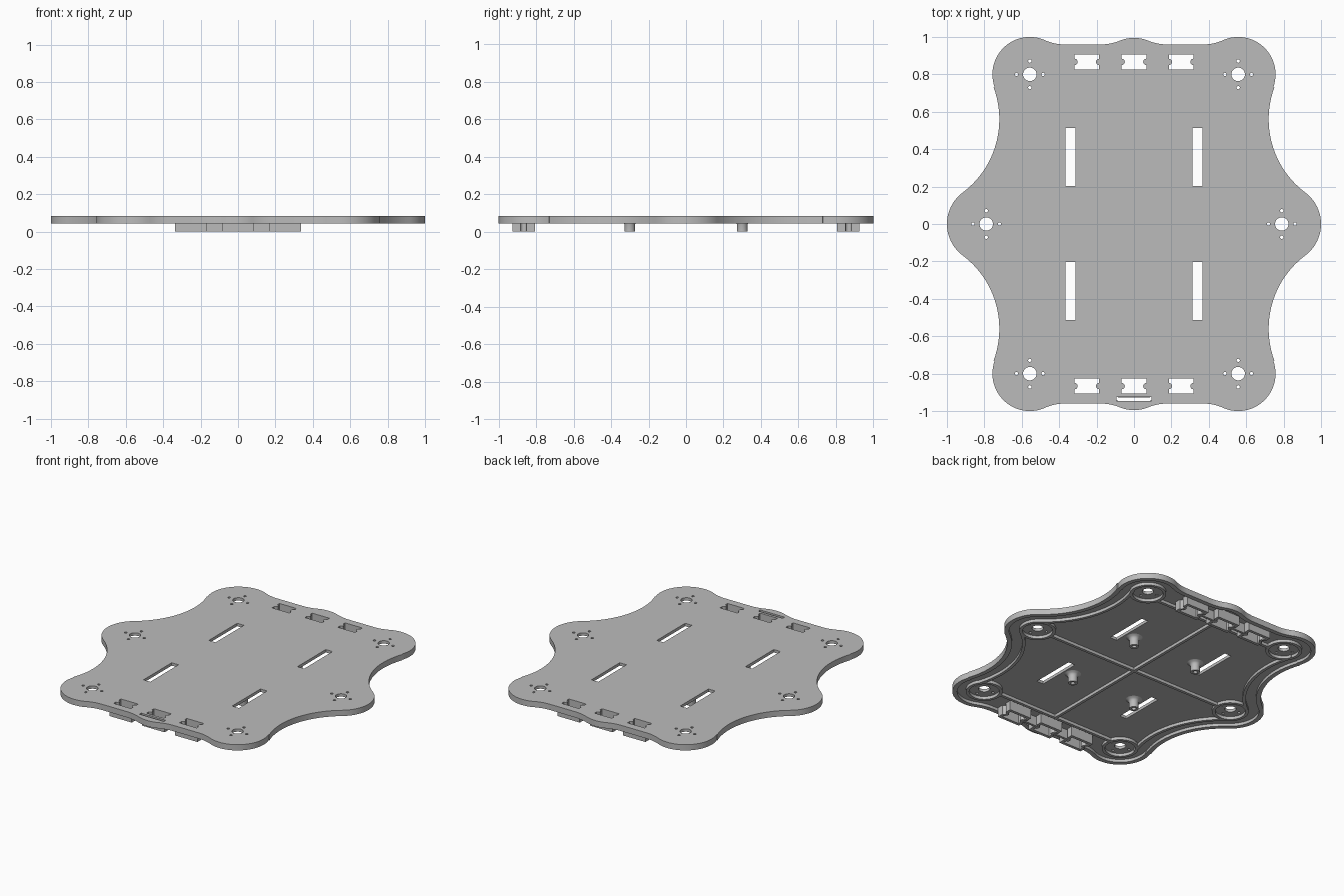
import bpy, bmesh
from math import cos, sin, pi, atan2, hypot

if "Cube" in bpy.data.objects:
    bpy.data.objects.remove(bpy.data.objects["Cube"], do_unlink=True)

grey = bpy.data.materials.new("plain grey")
grey.use_nodes = True
colour = (0.5, 0.5, 0.5, 1)
grey.diffuse_color = colour
grey.node_tree.nodes["Principled BSDF"].inputs["Base Color"].default_value = colour

FLOOR, RIM, TOP = 0.065, 0.045, 0.085
MOUNTS = [(sx * 0.557, sy * 0.8) for sx in (-1, 1) for sy in (-1, 1)] + [(-0.79, 0), (0.79, 0)]
SIGNS = [(sx, sy) for sx in (-1, 1) for sy in (-1, 1)]


def finish(name, mesh):
    obj = bpy.data.objects.new(name, mesh)
    bpy.context.collection.objects.link(obj)
    mesh.materials.clear()
    mesh.materials.append(grey)
    bpy.ops.object.select_all(action="DESELECT")
    obj.select_set(True)
    bpy.context.view_layer.objects.active = obj
    bpy.ops.object.shade_smooth_by_angle(angle=pi / 6)
    return obj


def slab(name, loops, z0, z1):
    """Flat part from closed loops (inner loops become holes)."""
    curve = bpy.data.curves.new(name, "CURVE")
    curve.dimensions = "2D"
    curve.fill_mode = "BOTH"
    curve.extrude = (z1 - z0) / 2
    for loop in loops:
        spline = curve.splines.new("POLY")
        spline.points.add(len(loop) - 1)
        for point, (x, y) in zip(spline.points, loop):
            point.co = (x, y, 0, 1)
        spline.use_cyclic_u = True
    temp = bpy.data.objects.new(name + " curve", curve)
    bpy.context.collection.objects.link(temp)
    bpy.context.view_layer.update()
    mesh = bpy.data.meshes.new_from_object(temp.evaluated_get(bpy.context.evaluated_depsgraph_get()))
    bpy.data.objects.remove(temp, do_unlink=True)
    bm = bmesh.new()
    bm.from_mesh(mesh)
    bmesh.ops.remove_doubles(bm, verts=bm.verts, dist=1e-5)
    bmesh.ops.translate(bm, verts=bm.verts, vec=(0, 0, (z0 + z1) / 2))
    bmesh.ops.recalc_face_normals(bm, faces=bm.faces)
    bm.to_mesh(mesh)
    bm.free()
    return finish(name, mesh)


def circle(x, y, r, n=32):
    return [(x + r * cos(2 * pi * i / n), y + r * sin(2 * pi * i / n)) for i in range(n)]


def box(x, y, hx, hy):
    return [(x - hx, y - hy), (x + hx, y - hy), (x + hx, y + hy), (x - hx, y + hy)]


def arc(cx, cy, r, start, end, n=14):
    """Points along the shorter way round between two angles."""
    sweep = (end - start + pi) % (2 * pi) - pi
    return [(cx + r * cos(start + sweep * i / n), cy + r * sin(start + sweep * i / n))
            for i in range(n + 1)]


def toward(a, b):
    return atan2(b[1] - a[1], b[0] - a[0])


def outline(inset):
    """Scalloped edge made of tangent arcs, mirrored from one quarter."""
    bump, dip, dip2 = (0, 0.795), (0.18, 1.24), (0.37, 1.22)
    corner, waist, tip = (0.557, 0.8), (1.21, 0.56), (0.79, 0)
    q = arc(*bump, 0.2 - inset, pi / 2, toward(bump, dip))
    q += arc(*dip, 0.28 + inset, toward(dip, bump), -pi / 2)
    q += arc(*dip2, 0.26 + inset, -pi / 2, toward(dip2, corner))
    q += arc(*corner, 0.2 - inset, toward(corner, dip2), toward(corner, waist), 28)
    q += arc(*waist, 0.49 + inset, toward(waist, corner), toward(waist, tip), 24)
    q += arc(*tip, 0.21 - inset, toward(tip, waist), 0)
    half = q + [(x, -y) for x, y in reversed(q)]
    full = half + [(-x, y) for x, y in reversed(half)]
    clean = [full[0]]
    for p in full[1:]:
        if hypot(p[0] - clean[-1][0], p[1] - clean[-1][1]) > 1e-4:
            clean.append(p)
    return clean[:-1]


def socket(x, y, grow=0):
    """Rectangle with a rounded key nub in each short side."""
    hx, hy = 0.066 + grow, 0.04 + grow
    right = [(hx, -hy)]
    right += [(hx - 0.017 * cos(t), 0.017 * sin(t)) for t in (i * pi / 8 - pi / 2 for i in range(9))]
    right += [(hx, hy)]
    return [(x + u, y + v) for u, v in right] + [(x - u, y - v) for u, v in right]


# Top plate with all through holes
sockets = [(x, y) for x in (-0.252, 0, 0.252) for y in (-0.867, 0.867)]
holes = [socket(*s) for s in sockets]
for x, y in MOUNTS:
    holes.append(circle(x, y, 0.036))
    holes += [circle(x + 0.071 * cos(k * pi / 2), y + 0.071 * sin(k * pi / 2), 0.009, 12)
              for k in range(4)]
holes += [box(sx * 0.34, sy * 0.358, 0.026, 0.155) for sx, sy in SIGNS]
holes.append(box(0, -0.936, 0.093, 0.01))
slab("top_plate", [outline(0)] + holes, FLOOR, TOP)

# Rim under the edge
slab("edge_rim", [outline(0), outline(0.03)], RIM, FLOOR)

# Rings around the mounting holes
for x, y in MOUNTS:
    slab("mount_ring", [circle(x, y, 0.115, 48), circle(x, y, 0.095, 48)], RIM, FLOOR)

# Curved ribs joining the rings along the sides
a0, a1 = toward((1.21, 0.56), (0.557, 0.8)), toward((1.21, 0.56), (0.79, 0))
rib = arc(1.21, 0.56, 0.585, a0, a1, 24) + arc(1.21, 0.56, 0.605, a1, a0, 24)
for sx, sy in SIGNS:
    slab("side_rib", [[(sx * x, sy * y) for x, y in rib]], RIM, FLOOR)

# Straight ribs: a cross in the middle and one behind each socket row
slab("long_rib", [box(0, 0, 0.01, 0.77)], RIM, FLOOR)
slab("cross_rib", [box(0, 0, 0.68, 0.01)], RIM, FLOOR)
for sy in (-1, 1):
    slab("end_rib", [box(0, sy * 0.77, 0.45, 0.01)], RIM, FLOOR)

# Socket walls hanging below the plate, joined by thin webs
for x, y in sockets:
    slab("socket_wall", [socket(x, y, 0.02), socket(x, y)], 0, FLOOR)
for sx, sy in SIGNS:
    slab("socket_web", [box(sx * 0.126, sy * 0.867, 0.058, 0.008)], 0, FLOOR)

# Flared screw bosses with a bore
profile = [(0.014, 0.05), (0.014, 0), (0.029, 0), (0.029, 0.04), (0.032, 0.05),
           (0.038, 0.058), (0.052, FLOOR)]
for sx, sy in SIGNS:
    bm = bmesh.new()
    verts = [bm.verts.new((r, 0, z)) for r, z in profile]
    edges = [bm.edges.new(pair) for pair in zip(verts, verts[1:])]
    bmesh.ops.spin(bm, geom=verts + edges, cent=(0, 0, 0), axis=(0, 0, 1), angle=2 * pi, steps=32)
    bmesh.ops.remove_doubles(bm, verts=bm.verts, dist=1e-5)
    bmesh.ops.holes_fill(bm, edges=bm.edges, sides=0)
    bmesh.ops.recalc_face_normals(bm, faces=bm.faces)
    bmesh.ops.translate(bm, verts=bm.verts, vec=(sx * 0.25, sy * 0.3, 0))
    mesh = bpy.data.meshes.new("screw_boss")
    bm.to_mesh(mesh)
    bm.free()
    finish("screw_boss", mesh)
